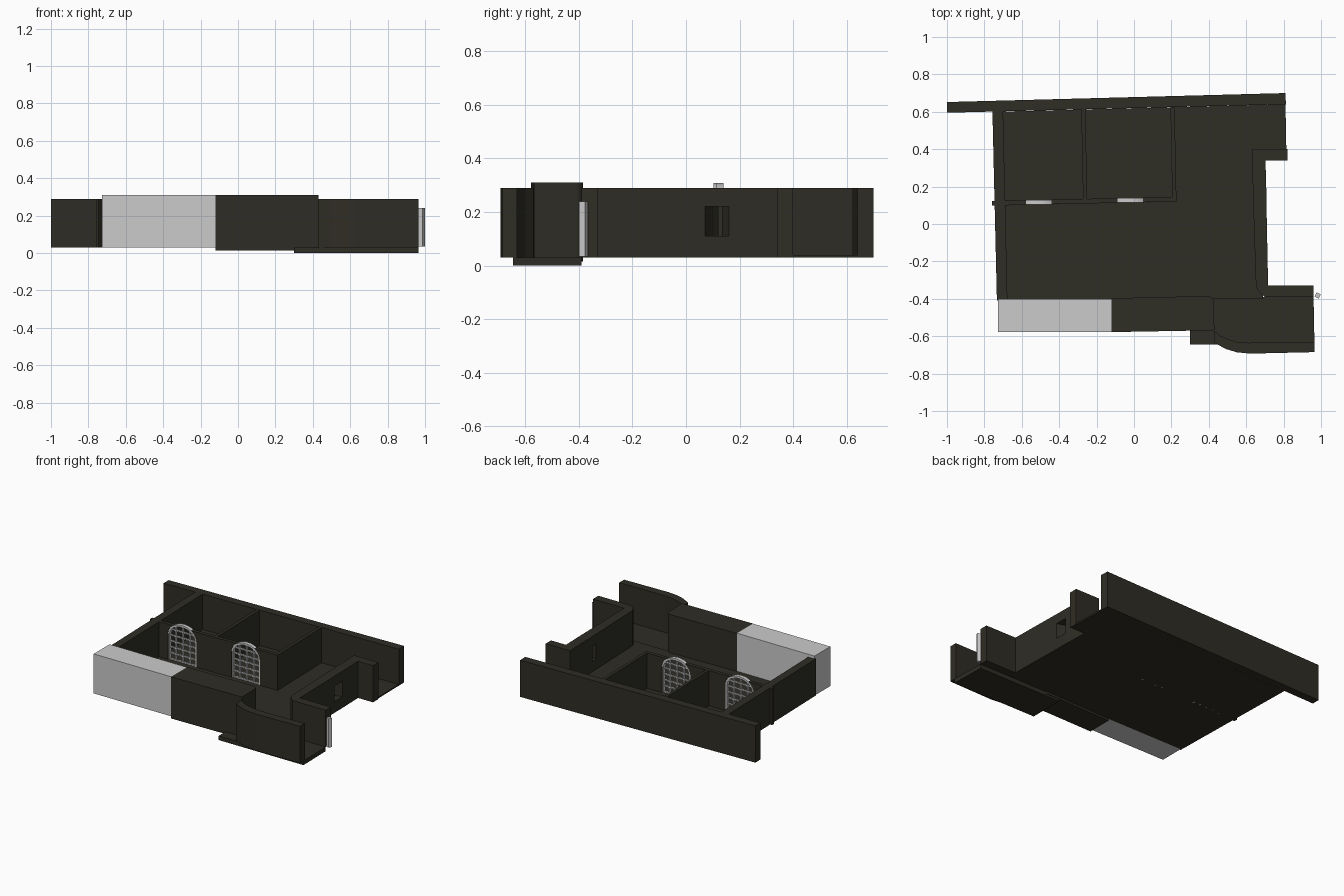
import bpy, bmesh, math
from mathutils import Matrix, Vector

if "Cube" in bpy.data.objects:
    bpy.data.objects.remove(bpy.data.objects["Cube"])


def material(name, rgb):
    m = bpy.data.materials.new(name)
    m.diffuse_color = (*rgb, 1)
    m.use_nodes = True
    m.node_tree.nodes["Principled BSDF"].inputs["Base Color"].default_value = m.diffuse_color
    return m


DARK = material("dark_olive", (0.028, 0.026, 0.018))
GREY = material("light_grey", (0.6, 0.6, 0.6))


def finish(bm, name, mat):
    bmesh.ops.recalc_face_normals(bm, faces=bm.faces)
    me = bpy.data.meshes.new(name)
    bm.to_mesh(me)
    bm.free()
    me.materials.append(mat)
    ob = bpy.data.objects.new(name, me)
    bpy.context.collection.objects.link(ob)
    return ob


def extrude(bm, points, offset):
    face = bm.faces.new([bm.verts.new(p) for p in points])
    ext = bmesh.ops.extrude_face_region(bm, geom=[face], use_keep_orig=True)
    vs = [g for g in ext["geom"] if isinstance(g, bmesh.types.BMVert)]
    bmesh.ops.translate(bm, verts=vs, vec=Vector(offset))


def prism(name, plan, z0, z1, mat=DARK):
    """Vertical prism from a floor plan outline."""
    bm = bmesh.new()
    extrude(bm, [(x, y, z0) for x, y in plan], (0, 0, z1 - z0))
    return finish(bm, name, mat)


def box(bm, c, s):
    bmesh.ops.create_cube(bm, size=1, matrix=Matrix.Translation(c) @ Matrix.Diagonal((*s, 1)))


Z0, Z1 = 0.03, 0.29

# Floors
prism("main_floor", [(-0.75, 0.6), (0.81, 0.64), (0.815, 0.37), (0.66, 0.37),
                     (0.69, -0.4), (-0.73, -0.4)], Z0, 0.04)
prism("entry_slab", [(0.3, -0.645), (0.965, -0.645), (0.96, -0.39), (0.3, -0.39)], 0, Z0)

# Outer walls
prism("back_wall", [(-1, 0.595), (0.812, 0.64), (0.81, 0.7), (-1, 0.652)], Z0, Z1)
prism("left_wall", [(-0.757, 0.602), (-0.7, 0.604), (-0.677, -0.4), (-0.733, -0.41)], Z0, Z1)

# Right wall with splayed window opening
prism("right_wall_back", [(0.63, 0.4), (0.82, 0.4), (0.82, 0.34), (0.703, 0.34),
                          (0.708, 0.16), (0.637, 0.135)], Z0, Z1)
prism("right_wall_front", [(0.638, 0.095), (0.709, 0.07), (0.717, -0.33), (0.96, -0.33),
                           (0.96, -0.39), (0.70, -0.39), (0.665, -0.36), (0.652, -0.33)], Z0, Z1)
opening = [(0.637, 0.135), (0.708, 0.16), (0.709, 0.07), (0.638, 0.095)]
prism("window_sill", opening, Z0, 0.11)
prism("window_header", opening, 0.22, Z1)

# Curved entry wall
prism("curved_entry_wall", [(0.43, -0.57), (0.46, -0.597), (0.5, -0.615), (0.55, -0.63), (0.61, -0.635),
                            (0.965, -0.63), (0.965, -0.685), (0.62, -0.693), (0.55, -0.686),
                            (0.49, -0.668), (0.43, -0.635)], Z0, Z1)

# Front blocks
corner = [(0.395 + 0.03 * math.cos(a), -0.415 + 0.03 * math.sin(a))
          for a in (math.radians(d) for d in range(0, 91, 18))]
prism("front_dark_block", [(-0.12, -0.578), (0.43, -0.568)] + corner + [(-0.12, -0.397)], 0.015, 0.31)
prism("front_grey_block", [(-0.727, -0.577), (-0.12, -0.577), (-0.12, -0.4), (-0.727, -0.4)],
      Z0, 0.31, GREY)

# Room dividers
prism("room_divider_left", [(-0.282, 0.612), (-0.26, 0.612), (-0.25, 0.12), (-0.272, 0.12)], Z0, Z1)
prism("room_divider_right", [(0.195, 0.624), (0.217, 0.624), (0.227, 0.12), (0.205, 0.12)], Z0, Z1)

# Partition with two arched openings
DOORS = (-0.51, -0.02)
R, SPRING, RISE, SEG = 0.11, 0.225, 0.083, 24


def mid_y(x):
    return 0.1125 + 0.02 * (x + 0.68) / 0.9


def arch_side(cx, side):
    """Jamb and the part of the arch below the wall top, going up."""
    pts = [(cx + side * R, Z0)]
    top = math.asin((Z1 - SPRING) / RISE)
    for i in range(9):
        a = top * i / 8
        pts.append((cx + side * R * math.cos(a), SPRING + RISE * math.sin(a)))
    return pts


left_ends = [[(-0.76, Z0), (-0.76, Z1)]] + [arch_side(c, 1) for c in DOORS]
right_ends = [arch_side(c, -1) for c in DOORS] + [[(0.227, Z0), (0.227, Z1)]]
bm = bmesh.new()
for lo, hi in zip(left_ends, right_ends):
    extrude(bm, [(x, mid_y(x) - 0.0125, z) for x, z in lo + hi[::-1]], (0, 0.025, 0))
finish(bm, "arched_partition", DARK)

# Lattice doors
for n, cx in enumerate(DOORS):
    cy = mid_y(cx)
    bm = bmesh.new()

    def rim(r, rise):
        return [(cx + r * math.cos(math.pi * i / SEG), cy - 0.013,
                 SPRING + rise * math.sin(math.pi * i / SEG)) for i in range(SEG + 1)]
    extrude(bm, rim(R, RISE) + rim(R - 0.012, RISE - 0.014)[::-1], (0, 0.026, 0))
    for s in (-1, 1):
        box(bm, (cx + s * (R - 0.005), cy, (Z0 + SPRING) / 2), (0.01, 0.02, SPRING - Z0))
    for i in (-1, 0, 1):
        x = i * 0.055
        h = SPRING + (RISE - 0.008) * math.sqrt(1 - (x / R) ** 2)
        box(bm, (cx + x, cy, (Z0 + h) / 2), (0.008, 0.014, h - Z0))
    for i in range(6):
        z = 0.045 + i * 0.042
        w = R if z < SPRING else R * math.sqrt(1 - ((z - SPRING) / RISE) ** 2)
        box(bm, (cx, cy, z), (2 * w - 0.01, 0.014, 0.008))
    finish(bm, f"lattice_door_{n + 1}", GREY)

# Entry door post
bm = bmesh.new()
box(bm, (0, 0, 0), (0.025, 0.025, 0.205))
post = finish(bm, "entry_post", GREY)
post.location = (0.982, -0.382, 0.1375)
post.rotation_euler[2] = math.radians(-28)
